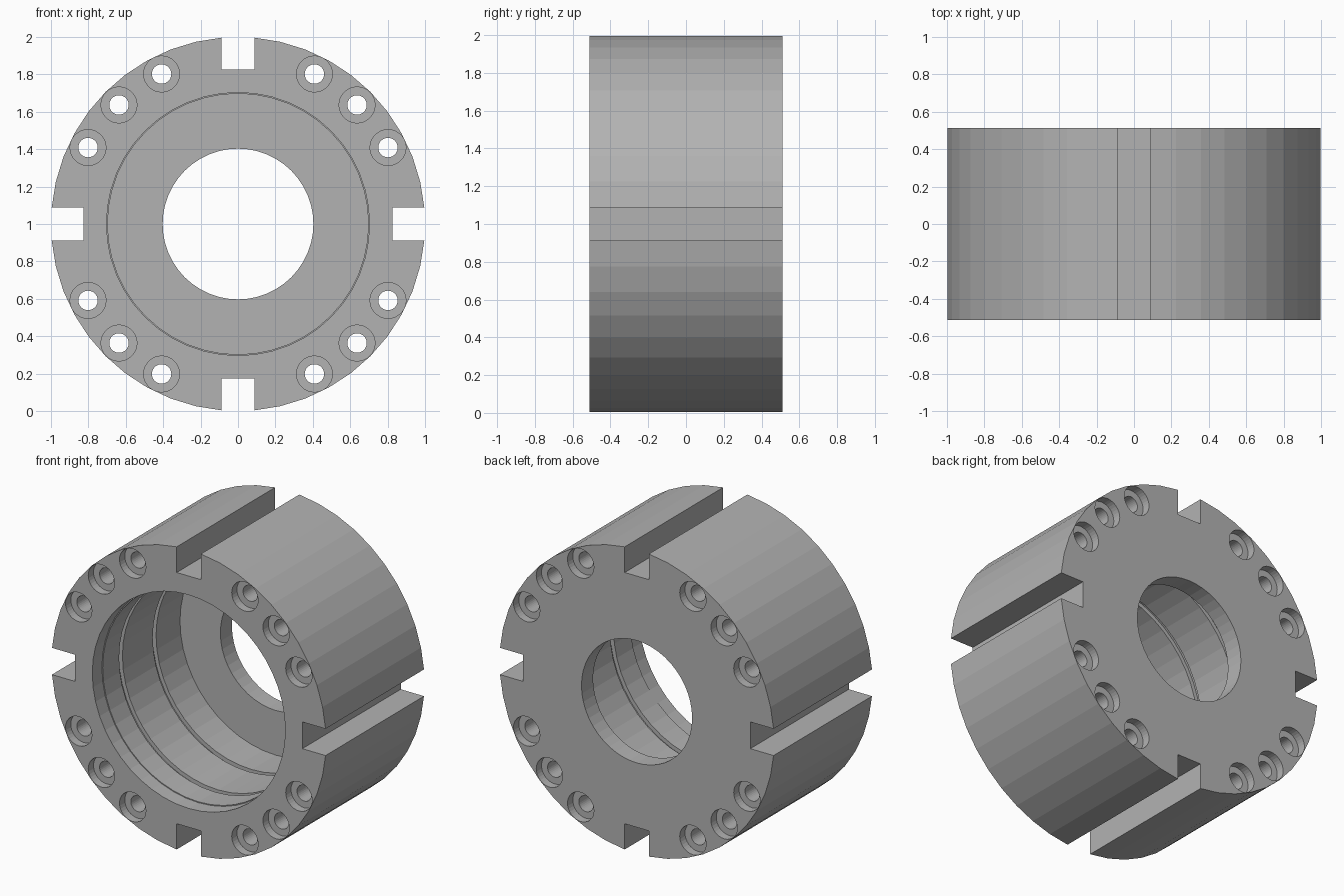
import bpy
import bmesh
from math import sin, cos, radians, asin, pi, sqrt
from mathutils import Matrix, Vector

cube = bpy.data.objects.get("Cube")
if cube:
    bpy.data.objects.remove(cube, do_unlink=True)

HALF = 0.512           # half thickness along y
SLOT, FLOOR = 0.088, 0.827
BORE, HOLE = 0.703, 0.403

steel = bpy.data.materials.new("grey_metal")
steel.use_nodes = True
grey = (0.45, 0.45, 0.45, 1)
steel.diffuse_color = grey
steel.node_tree.nodes["Principled BSDF"].inputs["Base Color"].default_value = grey


def make_object(name, bm):
    bmesh.ops.recalc_face_normals(bm, faces=bm.faces)
    mesh = bpy.data.meshes.new(name)
    bm.to_mesh(mesh)
    bm.free()
    mesh.materials.append(steel)
    obj = bpy.data.objects.new(name, mesh)
    bpy.context.collection.objects.link(obj)
    return obj


def lathe(bm, profile, sides, x=0, z=1):
    """Closed solid turned round a y-parallel axis from (radius, y) pairs."""
    rings = []
    for r, y in profile:
        rings.append([bm.verts.new((x + r * cos(2 * pi * i / sides), y,
                                    z + r * sin(2 * pi * i / sides)))
                      for i in range(sides)])
    for a, b in zip(rings, rings[1:]):
        for i in range(sides):
            j = (i + 1) % sides
            bm.faces.new((a[i], a[j], b[j], b[i]))
    bm.faces.new(rings[0])
    bm.faces.new(rings[-1])


# Slotted disc: one quarter outline repeated four times, then extruded
start = asin(SLOT)
step = (pi / 2 - 2 * start) / 10
quarter = [(cos(start + step * i), sin(start + step * i)) for i in range(11)]
quarter = [(FLOOR, SLOT)] + quarter + [(SLOT, FLOOR)]
bm = bmesh.new()
outline = []
for k in range(4):
    c, s = cos(k * pi / 2), sin(k * pi / 2)
    outline += [bm.verts.new((u * c - v * s, -HALF, 1 + u * s + v * c))
                for u, v in quarter]
cap = bm.faces.new(outline)
ext = bmesh.ops.extrude_face_region(bm, geom=[cap])
bmesh.ops.translate(bm, vec=(0, 2 * HALF, 0),
                    verts=[g for g in ext["geom"] if isinstance(g, bmesh.types.BMVert)])
body = make_object("slotted_housing", bm)

# Bore cutter: front recess, two ring grooves, floor and centre opening
profile = [(BORE, -HALF - 0.1), (BORE, -HALF + 0.1), (BORE - 0.006, -HALF + 0.1)]
for depth in (0.27, 0.62):
    y = -HALF + depth
    profile += [(BORE - 0.006, y), (BORE + 0.02, y),
                (BORE + 0.02, y + 0.035), (BORE - 0.006, y + 0.035)]
profile += [(BORE - 0.006, HALF - 0.12), (HOLE, HALF - 0.12), (HOLE, HALF + 0.1)]
bm = bmesh.new()
lathe(bm, profile, 48)
bore_cutter = make_object("bore_cutter", bm)

# Bolt hole cutters, counterbored on both faces
BOLT, SINK, DEPTH = 0.052, 0.096, 0.055
bolt_profile = [(SINK, -HALF - 0.1), (SINK, -HALF + DEPTH), (BOLT, -HALF + DEPTH),
                (BOLT, HALF - DEPTH), (SINK, HALF - DEPTH), (SINK, HALF + 0.1)]
bm = bmesh.new()
for k in range(4):
    for offset in (27, 45, 63):
        a = radians(90 * k + offset)
        lathe(bm, bolt_profile, 32, 0.9 * cos(a), 1 + 0.9 * sin(a))
bolt_cutter = make_object("bolt_hole_cutter", bm)

# Cut and discard the cutters
bpy.context.view_layer.objects.active = body
for cutter in (bore_cutter, bolt_cutter):
    cutter.hide_render = True
    mod = body.modifiers.new(cutter.name, "BOOLEAN")
    mod.operation = "DIFFERENCE"
    mod.solver = "EXACT"
    mod.object = cutter
    bpy.ops.object.modifier_apply(modifier=mod.name)
    bpy.data.objects.remove(cutter, do_unlink=True)
